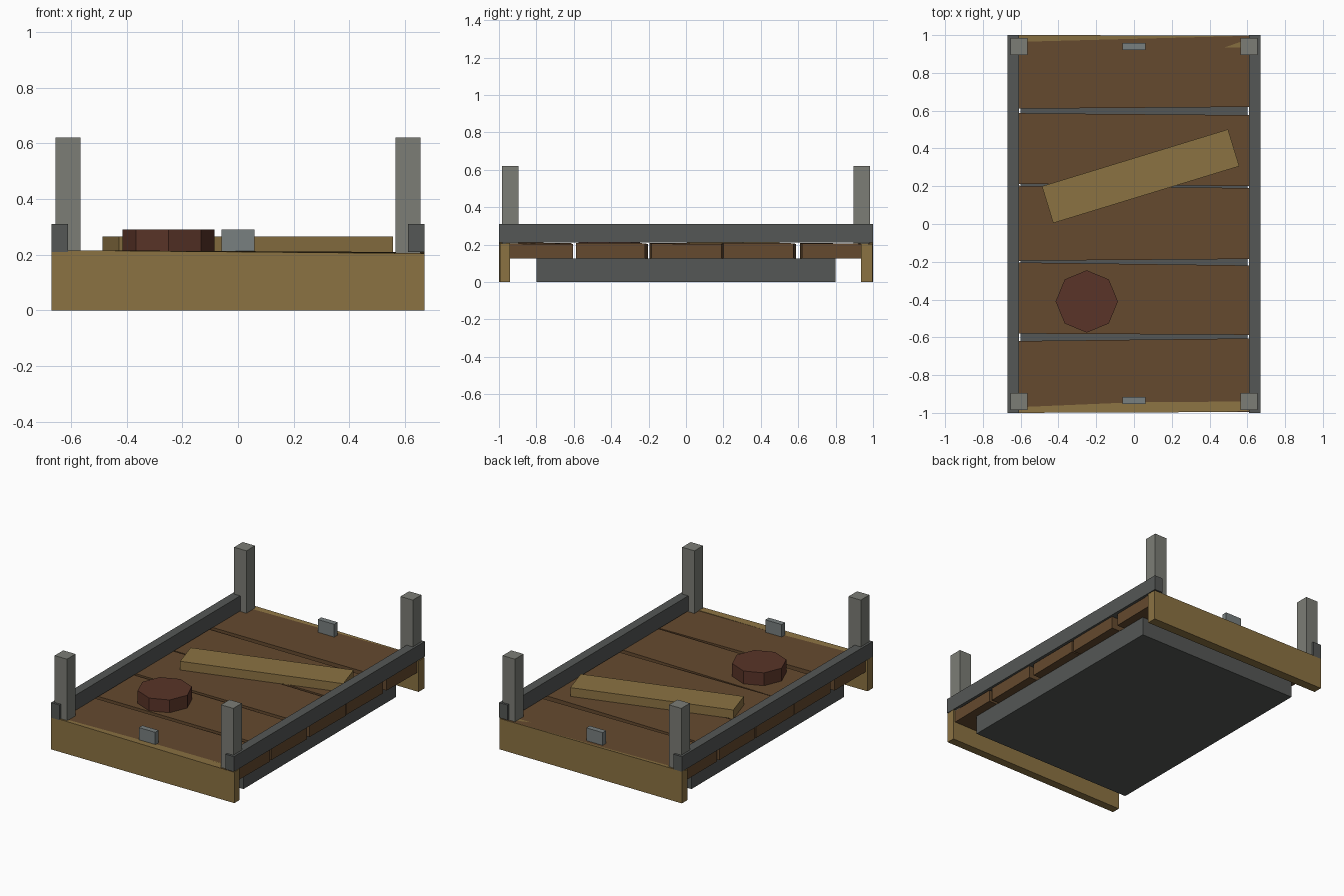
import bpy, bmesh
from math import radians, pi

if "Cube" in bpy.data.objects:
    bpy.data.objects.remove(bpy.data.objects["Cube"])


def material(name, rgb):
    m = bpy.data.materials.new(name)
    m.diffuse_color = (*rgb, 1)
    m.use_nodes = True
    m.node_tree.nodes["Principled BSDF"].inputs["Base Color"].default_value = m.diffuse_color
    return m


DARK = material("dark_metal", (0.09, 0.096, 0.092))
POST = material("post_metal", (0.20, 0.205, 0.18))
STEEL = material("bracket_steel", (0.19, 0.215, 0.215))
PLANK = material("brown_plank", (0.13, 0.068, 0.028))
BOARD = material("light_board", (0.26, 0.17, 0.055))
DISC = material("red_wood", (0.10, 0.034, 0.021))


def finish(name, bm, mat):
    bmesh.ops.recalc_face_normals(bm, faces=bm.faces)
    me = bpy.data.meshes.new(name)
    bm.to_mesh(me)
    bm.free()
    ob = bpy.data.objects.new(name, me)
    bpy.context.collection.objects.link(ob)
    me.materials.append(mat)
    return ob


def slab(name, corners, bottom, tops, mat):
    """Four xy corners (counterclockwise), a flat bottom and a top height per corner."""
    bm = bmesh.new()
    lo = [bm.verts.new((x, y, bottom)) for x, y in corners]
    hi = [bm.verts.new((x, y, z)) for (x, y), z in zip(corners, tops)]
    bm.faces.new(lo[::-1])
    bm.faces.new(hi)
    for i in range(4):
        j = (i + 1) % 4
        bm.faces.new((lo[i], lo[j], hi[j], hi[i]))
    return finish(name, bm, mat)


def box(name, x0, x1, y0, y1, z0, z1, mat):
    return slab(name, [(x0, y0), (x1, y0), (x1, y1), (x0, y1)], z0, [z1] * 4, mat)


# Base slab
box("base_slab", -0.6, 0.6, -0.8, 0.8, 0, 0.125, DARK)

# Side rails, corner posts and end brackets
for side, s in (("left", -1), ("right", 1)):
    box(side + "_rail", s * 0.64 - 0.03, s * 0.64 + 0.03, -1, 1, 0.21, 0.31, DARK)
    for end, e in (("front", -1), ("back", 1)):
        box(f"{end}_{side}_post", s * 0.61 - 0.045, s * 0.61 + 0.045,
            e * 0.94 - 0.045, e * 0.94 + 0.045, 0.205, 0.62, POST)
for end, y in (("front", -0.935), ("back", 0.94)):
    box(end + "_bracket", -0.06, 0.06, y - 0.018, y + 0.018, 0.205, 0.29, STEEL)

# Uneven deck planks: front edge left/right, back edge left/right, top left/right
deck = [
    (-0.995, -0.995, -0.62, -0.605, 0.211, 0.205),
    (-0.58, -0.587, -0.203, -0.22, 0.204, 0.209),
    (-0.195, -0.185, 0.203, 0.19, 0.209, 0.205),
    (0.213, 0.2, 0.587, 0.576, 0.205, 0.209),
    (0.61, 0.62, 0.99, 0.995, 0.208, 0.206),
]
for i, (fl, fr, bl, br, tl, tr) in enumerate(deck):
    slab(f"deck_plank_{i + 1}", [(-0.655, fl), (0.655, fr), (0.66, br), (-0.655, bl)],
         0.125, (tl, tr, tr - 0.002, tl - 0.002), PLANK)

# End boards with slightly warped tops
slab("front_board", [(-0.67, -1), (0.67, -0.995), (0.67, -0.94), (-0.67, -0.945)],
     0, (0.216, 0.204, 0.209, 0.206), BOARD)
slab("back_board", [(-0.67, 0.94), (0.67, 0.935), (0.67, 0.998), (-0.67, 1)],
     0, (0.202, 0.205, 0.204, 0.213), BOARD)

# Loose board lying across the deck
loose = box("loose_board", -0.515, 0.515, -0.102, 0.102, 0, 0.058, BOARD)
loose.location = (0.035, 0.253, 0.207)
loose.rotation_euler.z = radians(17)

# Eight-sided wooden disc
bm = bmesh.new()
bmesh.ops.create_cone(bm, cap_ends=True, segments=8, radius1=0.165, radius2=0.165, depth=0.085)
disc = finish("wooden_disc", bm, DISC)
disc.location = (-0.25, -0.41, 0.2475)
